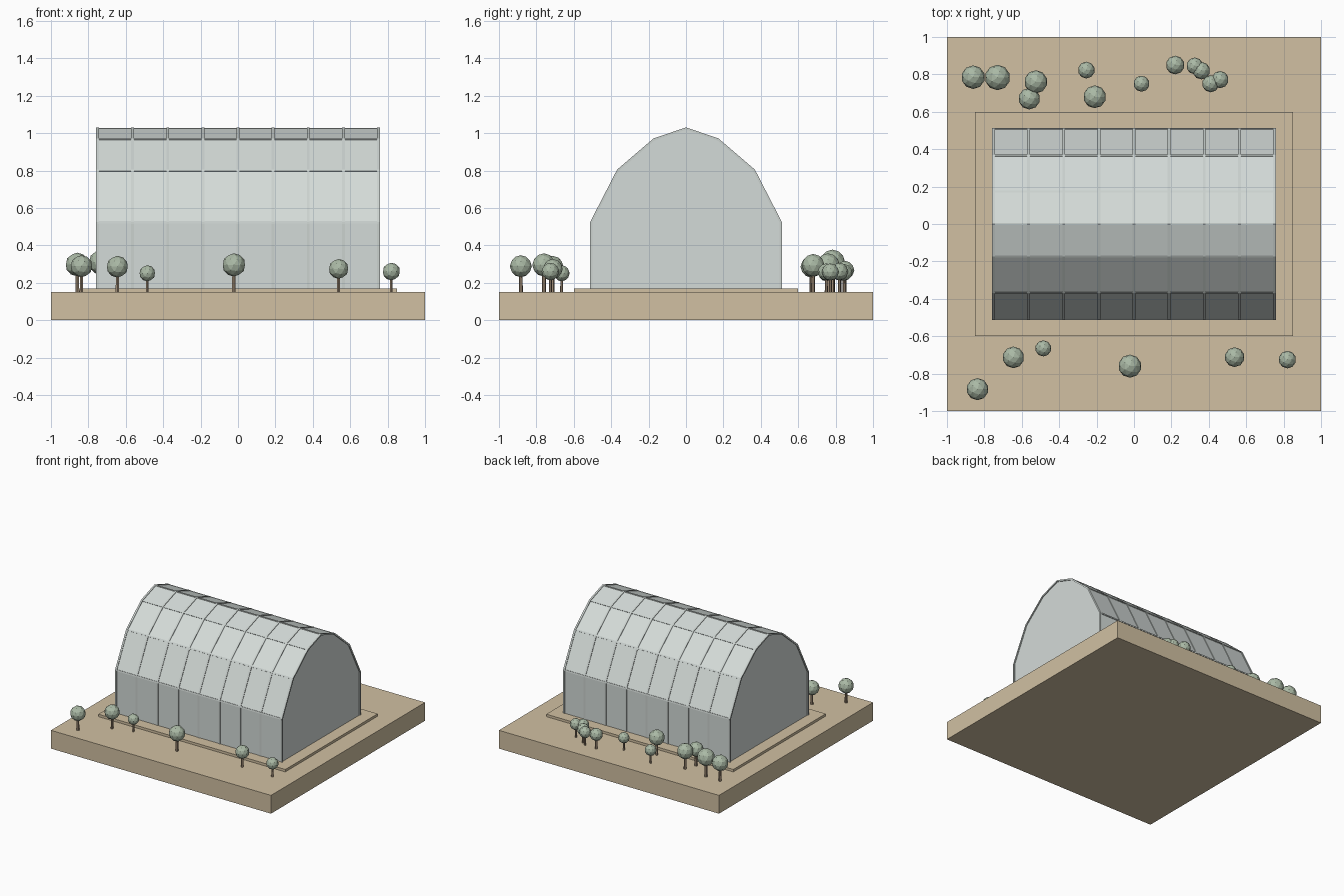
import bpy, bmesh, math
from mathutils import Vector

if "Cube" in bpy.data.objects:
    bpy.data.objects.remove(bpy.data.objects["Cube"])


def material(name, rgb):
    m = bpy.data.materials.new(name)
    lin = [((c / 255 + 0.055) / 1.055) ** 2.4 for c in rgb]
    m.diffuse_color = (*lin, 1)
    m.use_nodes = True
    m.node_tree.nodes["Principled BSDF"].inputs["Base Color"].default_value = m.diffuse_color
    return m


SAND = material("sand", (209, 192, 162))
GLASS = material("pale glass", (212, 219, 216))
FRAME = material("frame grey", (203, 210, 207))
BARK = material("bark", (160, 140, 118))
LEAF = material("sage leaf", (170, 185, 165))


def finish(name, bm, mat):
    bmesh.ops.recalc_face_normals(bm, faces=bm.faces)
    me = bpy.data.meshes.new(name)
    bm.to_mesh(me)
    bm.free()
    me.materials.append(mat)
    ob = bpy.data.objects.new(name, me)
    bpy.context.collection.objects.link(ob)
    return ob


def box(name, size, centre, mat, tilt=0):
    bm = bmesh.new()
    bmesh.ops.create_cube(bm, size=1)
    bmesh.ops.scale(bm, vec=size, verts=bm.verts)
    ob = finish(name, bm, mat)
    ob.location = centre
    ob.rotation_euler.x = tilt
    return ob


# Ground slab and plinth
box("ground_slab", (2, 2, 0.15), (0, 0, 0.075), SAND)
box("plinth", (1.7, 1.2, 0.02), (0, 0, 0.16), SAND)

# Vault profile (y, z), mirrored about the ridge
half = [(-0.508, 0.17), (-0.508, 0.525), (-0.365, 0.803), (-0.172, 0.968)]
profile = half + [(0, 1.027)] + [(-y, z) for y, z in reversed(half)]
HALF_LEN = 0.752

# Glazed vault with closed gable ends
bm = bmesh.new()
end = bm.faces.new([bm.verts.new((-HALF_LEN, y, z)) for y, z in profile])
ext = bmesh.ops.extrude_face_region(bm, geom=[end], use_keep_orig=True)
bmesh.ops.translate(bm, vec=(2 * HALF_LEN, 0, 0),
                    verts=[v for v in ext["geom"] if isinstance(v, bmesh.types.BMVert)])
finish("glass_vault", bm, GLASS)


def offset(d):
    """Profile moved outward by d with mitred corners, feet kept level."""
    pts = [Vector(p) for p in profile]
    normals = [Vector((-(b - a).y, (b - a).x)).normalized() for a, b in zip(pts, pts[1:])]
    out = [pts[0] + normals[0] * d]
    for p, n, m in zip(pts[1:-1], normals, normals[1:]):
        out.append(p + (n + m) * d / (1 + n.dot(m)))
    return out + [pts[-1] + normals[-1] * d]


# Arched ribs dividing the vault into eight bays
outer, inner = offset(0.004), offset(-0.008)
for i in range(9):
    x = -0.7515 + i * 1.503 / 8
    bm = bmesh.new()
    rings = []
    for o, n in zip(outer, inner):
        rings.append([bm.verts.new((x + dx, p.x, p.y))
                      for dx, p in ((-0.0075, o), (0.0075, o), (0.0075, n), (-0.0075, n))])
    for a, b in zip(rings, rings[1:]):
        for k in range(4):
            bm.faces.new((a[k], a[(k + 1) % 4], b[(k + 1) % 4], b[k]))
    bm.faces.new(rings[0])
    bm.faces.new(rings[-1])
    finish("arch_rib", bm, FRAME)

# Long purlins along each fold of the vault
for k in range(1, len(profile) - 1):
    y, z = profile[k]
    (ya, za), (yb, zb) = profile[k - 1], profile[k + 1]
    tilt = math.atan2(zb - za, yb - ya)
    box("purlin", (2 * HALF_LEN, 0.012, 0.008), (0, y, z - 0.002), FRAME, tilt)

# Trees: x, y, crown radius
trees = [(-0.86, 0.785, 0.063), (-0.73, 0.783, 0.068), (-0.525, 0.76, 0.062),
         (-0.56, 0.67, 0.058), (-0.255, 0.823, 0.045), (-0.21, 0.68, 0.061),
         (0.04, 0.75, 0.043), (0.22, 0.85, 0.05), (0.325, 0.845, 0.045),
         (0.36, 0.82, 0.047), (0.41, 0.75, 0.046), (0.46, 0.772, 0.046),
         (-0.837, -0.883, 0.059), (-0.645, -0.713, 0.058), (-0.485, -0.665, 0.043),
         (-0.022, -0.76, 0.062), (0.538, -0.712, 0.053), (0.82, -0.725, 0.047)]
for x, y, r in trees:
    height = 2.35 * r
    bm = bmesh.new()
    bmesh.ops.create_cone(bm, cap_ends=True, segments=6, radius1=0.18 * r,
                          radius2=0.15 * r, depth=height)
    finish("tree_trunk", bm, BARK).location = (x, y, 0.15 + height / 2)
    bm = bmesh.new()
    bmesh.ops.create_icosphere(bm, subdivisions=2, radius=r)
    finish("tree_crown", bm, LEAF).location = (x, y, 0.15 + height)
